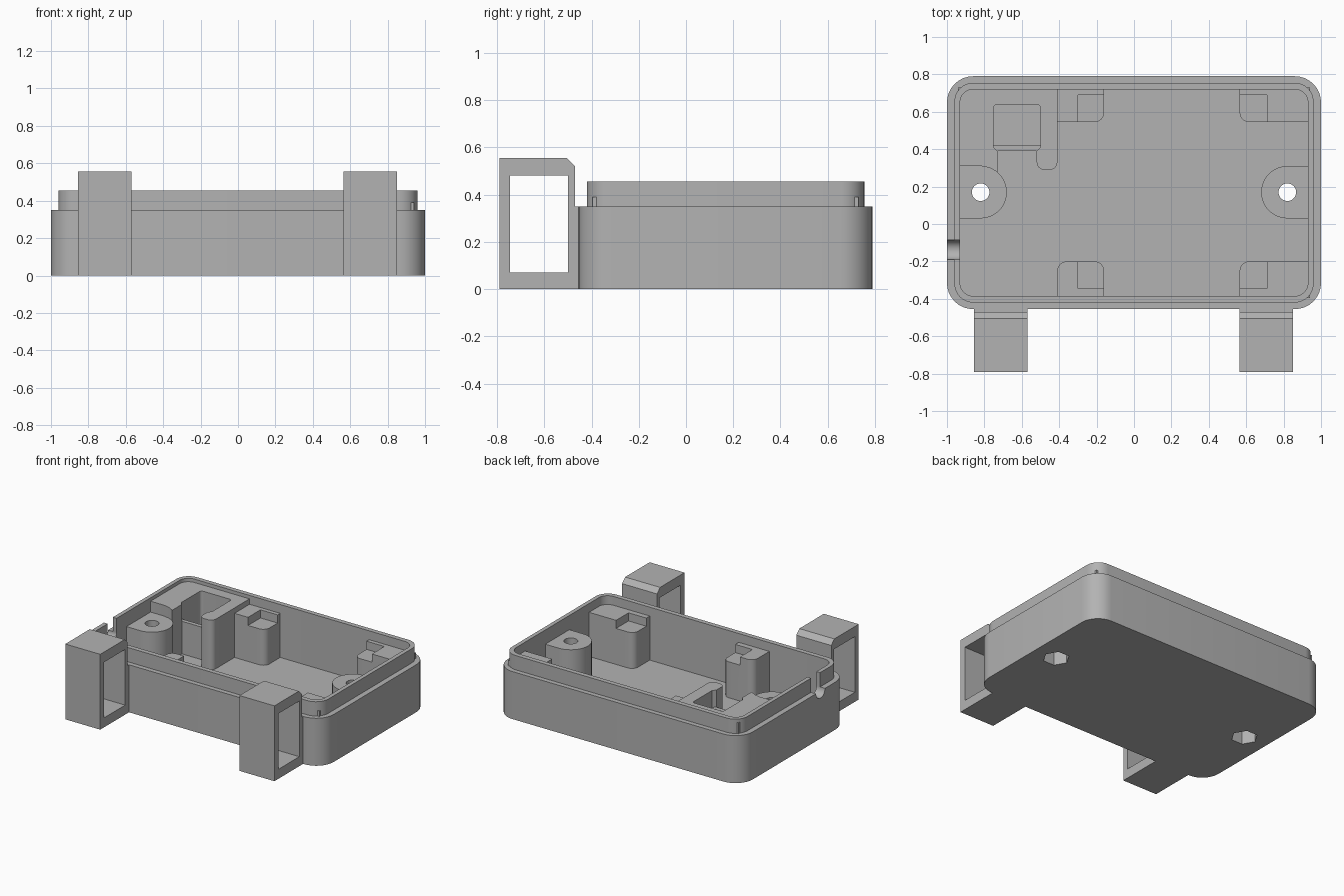
import bpy
import bmesh
from math import cos, sin, pi, radians
from mathutils import Vector

old = bpy.data.objects.get("Cube")
if old:
    bpy.data.objects.remove(old, do_unlink=True)

grey = bpy.data.materials.new("plain_grey")
grey.use_nodes = True
colour = (0.45, 0.45, 0.45, 1)
grey.diffuse_color = colour
grey.node_tree.nodes["Principled BSDF"].inputs["Base Color"].default_value = colour

FLOOR, SINK = 0.065, 0.03


def rounded(points, steps=8):
    """Outline from (x, y) or (x, y, radius) points, filleting the corners."""
    out = []
    for i, p in enumerate(points):
        c = Vector(p[:2])
        if len(p) == 2:
            out.append(c)
            continue
        a = (Vector(points[i - 1][:2]) - c).normalized()
        b = (Vector(points[(i + 1) % len(points)][:2]) - c).normalized()
        r = p[2]
        mid = c + (a + b) * r
        for k in range(steps + 1):
            t = k / steps * pi / 2
            out.append(mid - b * r * cos(t) - a * r * sin(t))
    return out


def rect(x0, x1, y0, y1, r=None):
    pts = [(x0, y0), (x1, y0), (x1, y1), (x0, y1)]
    return rounded([p + (r,) for p in pts]) if r else [Vector(p) for p in pts]


def circle(x, y, r, n=32):
    return [Vector((x + r * cos(2 * pi * k / n), y + r * sin(2 * pi * k / n)))
            for k in range(n)]


def loft(name, rings):
    """Solid through stacked (outline, z) rings, capped at both ends."""
    bm = bmesh.new()
    loops = [[bm.verts.new((p.x, p.y, z)) for p in ring] for ring, z in rings]
    for lo, hi in zip(loops, loops[1:]):
        for i in range(len(lo)):
            j = (i + 1) % len(lo)
            bm.faces.new((lo[i], lo[j], hi[j], hi[i]))
    bm.faces.new(loops[0][::-1])
    bm.faces.new(loops[-1])
    bmesh.ops.recalc_face_normals(bm, faces=bm.faces)
    mesh = bpy.data.meshes.new(name)
    bm.to_mesh(mesh)
    bm.free()
    mesh.materials.append(grey)
    obj = bpy.data.objects.new(name, mesh)
    bpy.context.collection.objects.link(obj)
    return obj


def prism(name, outline, z0, z1):
    return loft(name, [(outline, z0), (outline, z1)])


def cut(obj, *cutters):
    for c in cutters:
        c.hide_render = True
        mod = obj.modifiers.new("cut", 'BOOLEAN')
        mod.operation, mod.solver, mod.object = 'DIFFERENCE', 'EXACT', c
        bpy.context.view_layer.objects.active = obj
        bpy.ops.object.modifier_apply(modifier=mod.name)
        bpy.data.objects.remove(c, do_unlink=True)


def screw_cutters(x):
    return (prism("hole_cutter", circle(x, 0.17, 0.047), -0.1, 0.6),
            prism("nut_cutter", circle(x, 0.17, 0.09, 6), -0.1, 0.13))


# Tray: outer wall, stepped lip and cavity in one lofted shell
outer = rect(-1, 1, -0.455, 0.79, 0.14)
lip = rect(-0.96, 0.96, -0.42, 0.755, 0.1)
inner = rect(-0.93, 0.93, -0.385, 0.72, 0.07)
tray = loft("tray", [(outer, 0), (outer, 0.35), (lip, 0.35), (lip, 0.455),
                     (inner, 0.455), (inner, FLOOR)])
parts = [tray]
for x in (-0.82, 0.82):
    cut(tray, *screw_cutters(x))

# Cable slot with a rounded bottom in the right wall
slot = prism("slot_cutter", circle(0, 0, 0.052), -0.1, 0.1)
slot.rotation_euler = (0, pi / 2, 0)
slot.location = (-0.97, -0.138, 0.35)
bpy.context.view_layer.update()
cut(tray, slot, prism("gap_cutter", rect(-1.1, -0.9, -0.19, -0.086), 0.35, 0.6))

# Screw bosses joined to the side walls
for side, label in ((-1, "right"), (1, "left")):
    arc = [Vector((side * (0.82 - 0.14 * cos(t)), 0.17 + 0.14 * sin(t)))
           for t in (radians(-90 + 180 * k / 20) for k in range(21))]
    outline = arc + [Vector((side * 0.94, 0.31)), Vector((side * 0.94, 0.03))]
    boss = prism(label + "_screw_boss", outline, SINK, 0.35)
    cut(boss, *screw_cutters(side * 0.82))
    parts.append(boss)

# Corner supports with a notched seat
for x0, x1, n0, n1, label in ((-0.41, -0.16, -0.3, -0.1, "right"),
                              (0.565, 0.94, 0.5, 0.71, "left")):
    for back in (False, True):
        r = 0.05
        far = (x0, r) if label == "left" or not back else (x0,)
        ends = [(x1, r) if label == "right" else (x1,), far]
        wall, face = (0.73, 0.545) if back else (-0.395, -0.2)
        seat = (0.5, 0.69) if back else (-0.345, -0.15)
        pts = [(x0, wall), (x1, wall)]
        pts += [(e[0], face) + tuple(e[1:]) for e in ends]
        post = prism(("back_" if back else "front_") + label + "_support",
                     rounded(pts), SINK, 0.39)
        cut(post, prism("seat_cutter", rect(n0, n1, *seat), 0.33, 0.5))
        parts.append(post)

# Pocket block with an open channel and a low retaining wall
parts.append(prism("pocket_block", rounded([
    (-0.94, 0.73), (-0.94, 0.31), (-0.82, 0.31), (-0.77, 0.3), (-0.73, 0.277),
    (-0.73, 0.39), (-0.75, 0.41), (-0.75, 0.64, 0.02), (-0.5, 0.64, 0.02),
    (-0.5, 0.41), (-0.52, 0.39), (-0.52, 0.29, 0.04), (-0.41, 0.29, 0.04),
    (-0.41, 0.73)]), SINK, 0.43))
parts.append(prism("pocket_front_wall", rect(-0.76, -0.49, 0.39, 0.42), SINK, 0.305))

# Strap loops on the front, chamfered at the upper rear edge
profile = [Vector(p) for p in ((-0.79, 0), (-0.47, 0), (-0.47, 0.52),
                               (-0.505, 0.555), (-0.79, 0.555))]
for x0, label in ((-0.855, "right"), (0.565, "left")):
    loop = prism(label + "_strap_loop", profile, 0, 0.285)
    cut(loop, prism("opening_cutter", rect(-0.745, -0.5, 0.07, 0.48), -0.1, 0.4))
    for v in loop.data.vertices:
        v.co = (x0 + v.co.z, v.co.x, v.co.y)
    parts.append(loop)
    parts.append(prism(label + "_loop_joint", rect(x0, x0 + 0.285, -0.475, -0.44), 0, 0.35))

# Smooth rounded walls, keep edges crisp
bpy.ops.object.select_all(action='DESELECT')
for p in parts:
    p.select_set(True)
bpy.context.view_layer.objects.active = tray
bpy.ops.object.shade_smooth_by_angle(angle=radians(25))
